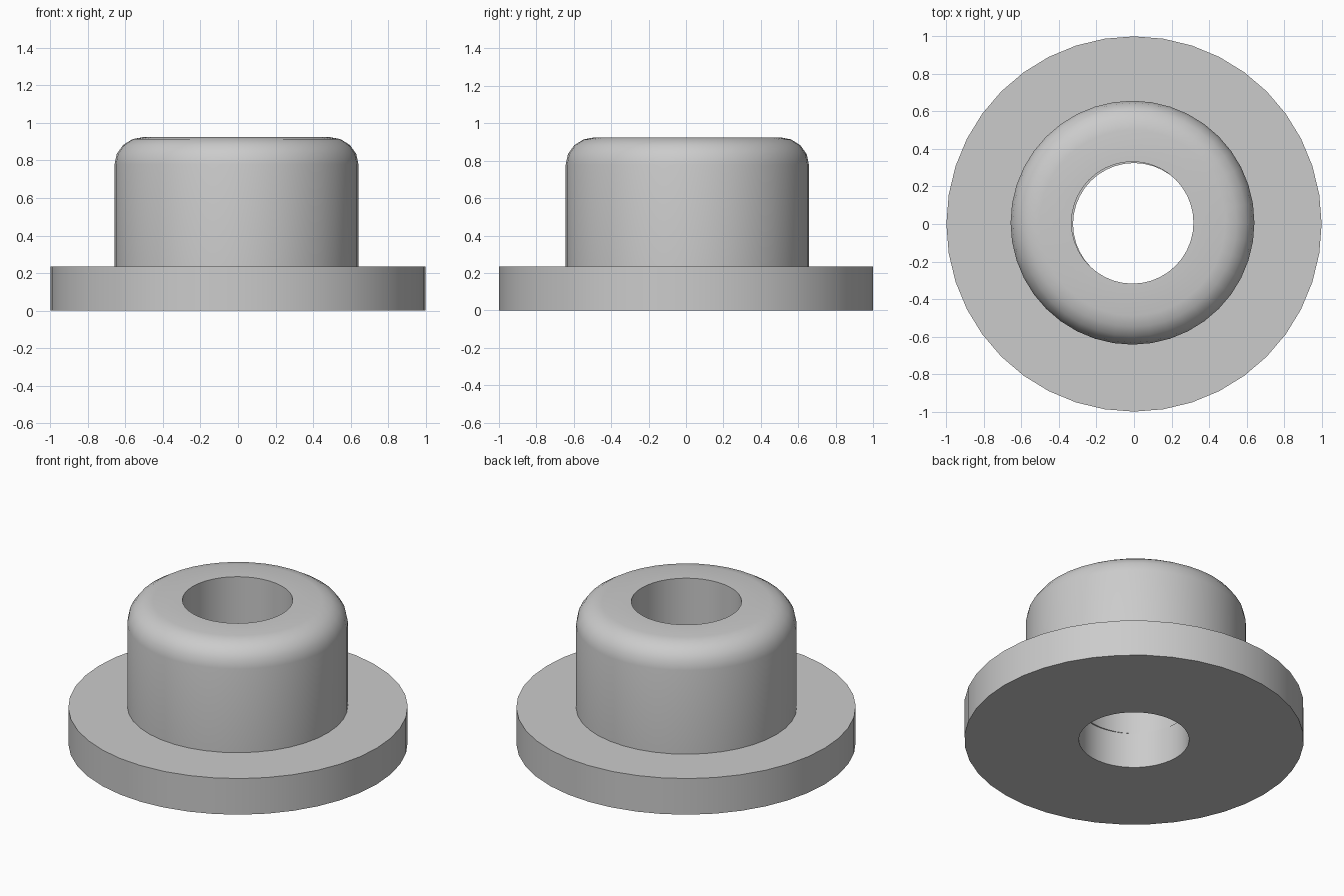
import bpy
import math

cube = bpy.data.objects.get("Cube")
if cube:
    bpy.data.objects.remove(cube, do_unlink=True)

SIDES = 40
HOLE = 0.325

grey = bpy.data.materials.new("plain_grey")
grey.use_nodes = True
colour = (0.6, 0.6, 0.6, 1.0)
grey.diffuse_color = colour
grey.node_tree.nodes["Principled BSDF"].inputs["Base Color"].default_value = colour


def lathe(name, profile, centre):
    """Revolve a closed (radius, height) profile, listed counter-clockwise, about z."""
    n = len(profile)
    verts, faces = [], []
    for s in range(SIDES):
        a = 2 * math.pi * s / SIDES
        verts += [(r * math.cos(a), r * math.sin(a), z) for r, z in profile]
    for s in range(SIDES):
        here, after = s * n, (s + 1) % SIDES * n
        for i in range(n):
            j = (i + 1) % n
            faces.append((here + i, after + i, after + j, here + j))
    mesh = bpy.data.meshes.new(name)
    mesh.from_pydata(verts, [], faces)
    mesh.materials.append(grey)
    obj = bpy.data.objects.new(name, mesh)
    obj.location = (*centre, 0)
    bpy.context.collection.objects.link(obj)
    bpy.ops.object.select_all(action="DESELECT")
    obj.select_set(True)
    bpy.context.view_layer.objects.active = obj
    bpy.ops.object.shade_smooth_by_angle(angle=math.radians(35))
    return obj


# Wide base flange with a through hole
FLANGE_TOP = 0.235
lathe("flange", [(HOLE, 0), (1, 0), (1, FLANGE_TOP), (HOLE, FLANGE_TOP)], (0, 0))

# Hollow hub with a rounded shoulder, set very slightly off centre
RADIUS, TOP, ROUND_W, ROUND_H, STEPS = 0.65, 0.925, 0.155, 0.145, 4
shoulder = []
for k in range(STEPS + 1):
    a = math.pi / 2 * k / STEPS
    shoulder.append((RADIUS - ROUND_W * (1 - math.cos(a)),
                     TOP - ROUND_H * (1 - math.sin(a))))
hub_base = FLANGE_TOP - 0.005
lathe("hub", [(HOLE, hub_base), (RADIUS, hub_base)] + shoulder + [(HOLE, TOP)],
      (-0.008, 0.007))
